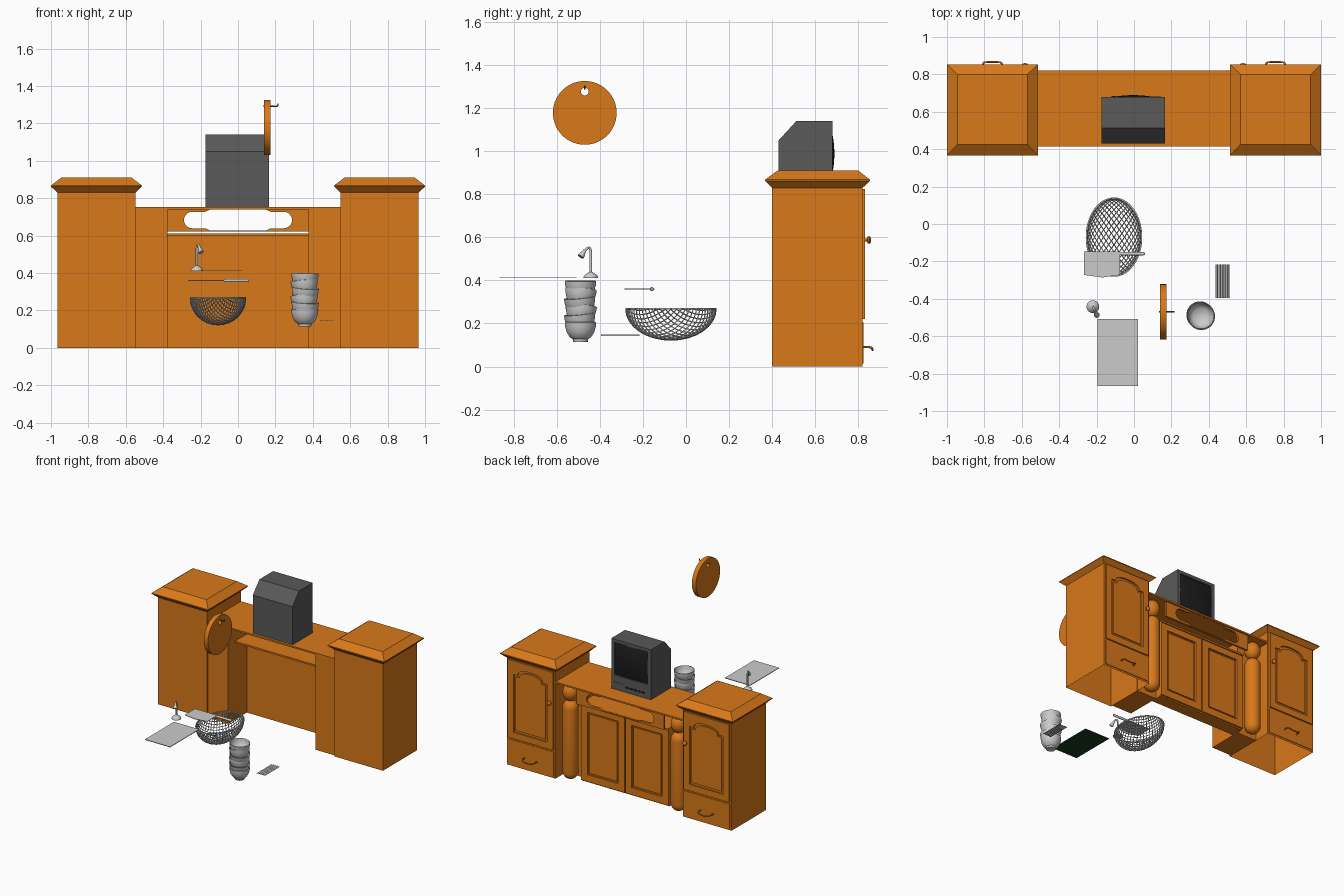
import bpy, bmesh, math
from math import pi, sin, cos
from mathutils import Vector, Matrix

if "Cube" in bpy.data.objects:
    bpy.data.objects.remove(bpy.data.objects["Cube"])

def mat(name, c):
    m = bpy.data.materials.new(name)
    m.diffuse_color = (*c, 1)
    m.use_nodes = True
    m.node_tree.nodes["Principled BSDF"].inputs["Base Color"].default_value = m.diffuse_color
    return m

WOOD = mat("wood", (0.69, 0.19, 0.01))
DARK = mat("dark_plastic", (0.1, 0.1, 0.1))
BLACK = mat("screen_black", (0.012, 0.012, 0.012))
GREEN = mat("dark_green", (0.01, 0.04, 0.015))
XZ = (pi / 2, 0, 0)
YZ = (pi / 2, 0, pi / 2)

def finish(ob, m=None, smooth=None):
    if m:
        ob.data.materials.append(m)
    bpy.ops.object.select_all(action='DESELECT')
    ob.select_set(True)
    bpy.context.view_layer.objects.active = ob
    if ob.type == 'CURVE':
        bpy.ops.object.convert(target='MESH')
        ob = bpy.context.object
    if smooth:
        bpy.ops.object.shade_smooth_by_angle(angle=math.radians(smooth))
    return ob

def from_bm(name, bm, m=None, smooth=None):
    bmesh.ops.recalc_face_normals(bm, faces=bm.faces)
    me = bpy.data.meshes.new(name)
    bm.to_mesh(me)
    bm.free()
    ob = bpy.data.objects.new(name, me)
    bpy.context.collection.objects.link(ob)
    return finish(ob, m, smooth)

def box(name, x, y, z, m=None):
    bm = bmesh.new()
    bmesh.ops.create_cube(bm, size=1)
    for v in bm.verts:
        for i, r in enumerate((x, y, z)):
            v.co[i] = r[0] if v.co[i] < 0 else r[1]
    return from_bm(name, bm, m)

def loft(name, rings, m=None, smooth=None, caps=(False, True)):
    bm = bmesh.new()
    vs = [[bm.verts.new(p) for p in r] for r in rings]
    n = len(vs[0])
    for a, b in zip(vs, vs[1:]):
        for j in range(n):
            k = (j + 1) % n
            bm.faces.new((a[j], a[k], b[k], b[j]))
    if caps[0]:
        bm.faces.new(vs[0])
    if caps[1]:
        bm.faces.new(vs[-1])
    return from_bm(name, bm, m, smooth)

def lathe(name, prof, M, m=None, n=28):
    rings = [[M @ Vector((r * cos(2 * pi * j / n), r * sin(2 * pi * j / n), z))
              for j in range(n)] for r, z in prof]
    return loft(name, rings, m, 40, (True, True))

def plate(name, loops, thick, loc, rot, m=None, smooth=30):
    """Flat plate from 2D outlines; later loops become holes."""
    cu = bpy.data.curves.new(name, 'CURVE')
    cu.dimensions, cu.fill_mode, cu.extrude = '2D', 'BOTH', thick / 2
    for pts in loops:
        sp = cu.splines.new('POLY')
        sp.points.add(len(pts) - 1)
        for p, q in zip(sp.points, pts):
            p.co = (q[0], q[1], 0, 1)
        sp.use_cyclic_u = True
    ob = bpy.data.objects.new(name, cu)
    bpy.context.collection.objects.link(ob)
    ob.location, ob.rotation_euler = loc, rot
    return finish(ob, m, smooth)

def tube(name, pts, r, m=None):
    cu = bpy.data.curves.new(name, 'CURVE')
    cu.dimensions, cu.bevel_depth, cu.bevel_resolution = '3D', r, 3
    cu.use_fill_caps = True
    sp = cu.splines.new('NURBS')
    sp.points.add(len(pts) - 1)
    for p, q in zip(sp.points, pts):
        p.co = (*q, 1)
    sp.use_endpoint_u, sp.order_u, sp.resolution_u = True, 3, 6
    ob = bpy.data.objects.new(name, cu)
    bpy.context.collection.objects.link(ob)
    return finish(ob, m, 40)

def rect(x0, x1, y0, y1):
    return [(x0, y0), (x1, y0), (x1, y1), (x0, y1)]

def circle(x, y, r, n=40):
    return [(x + r * cos(2 * pi * i / n), y + r * sin(2 * pi * i / n)) for i in range(n)]

def arched(cx, hw, z0, z1, rise):
    top = [(cx + hw * cos(pi * i / 16) * 0.75, z1 + rise * sin(pi * i / 16) ** 0.8) for i in range(17)]
    return [(cx - hw, z0), (cx + hw, z0), (cx + hw, z1)] + top + [(cx - hw, z1)]

# Side towers with cornice, door, drawer and hardware (doors face +y)
for s, side in ((-1, "left"), (1, "right")):
    cx = s * 0.757
    ring = lambda hx, y0, y1, z: [(cx + a, b, z) for a, b in rect(-hx, hx, y0, y1)]
    loft(side + "_tower", [ring(0.209, 0.40, 0.82, 0), ring(0.209, 0.40, 0.82, 0.83),
                           ring(0.243, 0.367, 0.854, 0.862), ring(0.243, 0.367, 0.854, 0.868),
                           ring(0.188, 0.425, 0.80, 0.91)], WOOD)
    plate(side + "_door_frame", [rect(cx - 0.195, cx + 0.195, 0.22, 0.825), arched(cx, 0.145, 0.27, 0.72, 0.05)],
          0.012, (0, 0.826, 0), XZ, WOOD)
    plate(side + "_door_panel", [arched(cx, 0.128, 0.287, 0.705, 0.048)], 0.01, (0, 0.823, 0), XZ, WOOD)
    box(side + "_drawer_front", (cx - 0.195, cx + 0.195), (0.815, 0.824), (0.015, 0.205), WOOD)
    tube(side + "_drawer_handle", [(cx - 0.055, 0.82, 0.09), (cx - 0.055, 0.862, 0.092), (cx - 0.03, 0.866, 0.078),
         (cx + 0.03, 0.866, 0.078), (cx + 0.055, 0.862, 0.092), (cx + 0.055, 0.82, 0.09)], 0.005, WOOD)
    knob = Matrix.Translation((s * 0.583, 0.83, 0.588)) @ Matrix.Rotation(-pi / 2, 4, 'X')
    lathe(side + "_door_knob", [(0.007, 0), (0.007, 0.01), (0.016, 0.014), (0.018, 0.021), (0.012, 0.028), (0.003, 0.03)],
          knob, WOOD, 16)

    # Centre section: side block, column with ball, door
    box(side + "_inner_block", sorted((s * 0.376, s * 0.55)), (0.415, 0.69), (0, 0.742), WOOD)
    arc = [(0.057 * sin(t * pi / 12) + 0.0005, 0.057 * (1 - cos(t * pi / 12))) for t in range(7)]
    col = Matrix.Translation((s * 0.465, 0.752, 0))
    lathe(side + "_column", arc + [(r, 0.61 - z) for r, z in reversed(arc)], col, WOOD)
    lathe(side + "_column_ball", [(0.057 * sin(pi * t / 12) + 0.0005, 0.672 - 0.068 * cos(pi * t / 12)) for t in range(13)],
          col, WOOD)
    x0, x1 = sorted((s * 0.004, s * 0.376))
    plate(side + "_centre_door_frame", [rect(x0, x1, 0.01, 0.605), rect(x0 + 0.055, x1 - 0.055, 0.065, 0.55)],
          0.016, (0, 0.743, 0), XZ, WOOD)
    box(side + "_centre_door_panel", (x0 + 0.067, x1 - 0.067), (0.73, 0.746), (0.077, 0.538), WOOD)

# Counter top, recessed body, shelf and pierced fascia
box("counter_top", (-0.55, 0.55), (0.415, 0.82), (0.74, 0.752), WOOD)
box("centre_body", (-0.376, 0.376), (0.645, 0.737), (0, 0.605), WOOD)
box("niche_shelf", (-0.376, 0.376), (0.50, 0.76), (0.597, 0.61), WOOD)
def end(s):
    return [(s * (0.245 + 0.044 * sin(pi * i / 10)), 0.683 - s * 0.044 * cos(pi * i / 10) * s) for i in range(11)]
right = [(0.15, 0.625), (0.175, 0.639)] + end(1) + [(0.175, 0.727), (0.15, 0.739)]
right[0] = (0.15, 0.628)
plate("pierced_fascia", [rect(-0.376, 0.376, 0.622, 0.745), right + [(-x, z) for x, z in reversed(right)]],
      0.016, (0, 0.80, 0), XZ, WOOD)

# Television facing +y
plate("television_shell", [[(0.43, 0.84), (0.43, 1.05), (0.512, 1.14), (0.655, 1.14), (0.655, 0.84)]],
      0.34, (-0.004, 0, 0), YZ, DARK)
box("television_base", (-0.174, 0.166), (0.434, 0.68), (0.752, 0.84), DARK)
plate("television_bezel", [rect(-0.174, 0.166, 0.84, 1.14), rect(-0.147, 0.139, 0.862, 1.115)],
      0.025, (0, 0.6675, 0), XZ, DARK)
bm = bmesh.new()
bmesh.ops.create_grid(bm, x_segments=14, y_segments=14, size=1)
for v in bm.verts:
    a, b = v.co.x, v.co.y
    v.co = (-0.004 + 0.143 * a, 0.66 + 0.029 * (1 - a * a * 0.6) * (1 - b * b * 0.6), 0.9885 + 0.1265 * b)
from_bm("television_screen", bm, BLACK, 40)
for i in range(5):
    x = -0.12 + i * 0.035
    box("television_button", (x, x + 0.022), (0.675, 0.685), (0.785, 0.797), BLACK)
box("television_control_flap", (0.065, 0.145), (0.675, 0.683), (0.775, 0.81), DARK)

# Round chopping board hanging on a hook
plate("round_board", [circle(-0.47, 1.178, 0.148, 56), circle(-0.47, 1.277, 0.018, 20)], 0.035, (0.157, 0, 0), YZ, WOOD)
tube("board_hook", [(0.135, -0.47, 1.293), (0.18, -0.47, 1.293), (0.214, -0.47, 1.288), (0.214, -0.47, 1.305)], 0.004, DARK)

# Lattice basket: diagonal grid wrapped onto half an ellipsoid
bm = bmesh.new()
bmesh.ops.create_grid(bm, x_segments=34, y_segments=34, size=1.5)
bmesh.ops.rotate(bm, verts=bm.verts, cent=(0, 0, 0), matrix=Matrix.Rotation(pi / 4, 3, 'Z'))
bmesh.ops.delete(bm, geom=[f for f in bm.faces if all(v.co.length > 0.99 for v in f.verts)], context='FACES')
for v in bm.verts:
    r = min(v.co.length, 1)
    a = math.atan2(v.co.y, v.co.x)
    t = r * pi / 2
    v.co = (-0.107 + 0.147 * sin(t) * cos(a), -0.07 + 0.208 * sin(t) * sin(a), 0.267 - 0.143 * cos(t))
bmesh.ops.remove_doubles(bm, verts=bm.verts, dist=0.0005)
basket = from_bm("lattice_basket", bm, None)
w = basket.modifiers.new("wire", 'WIREFRAME')
w.thickness, w.use_even_offset, w.use_boundary = 0.008, False, True

def rim_ring(d, z):
    return [(-0.107 + (0.147 + d) * cos(2 * pi * i / 56), -0.07 + (0.208 + d) * sin(2 * pi * i / 56), z) for i in range(56)]
loft("basket_rim", [rim_ring(*p) for p in ((-0.004, 0.264), (0.003, 0.264), (0.003, 0.271), (-0.004, 0.271), (-0.004, 0.264))],
     None, 40, (False, False))

# Stack of tilted bowls
bowl = [(0.034, 0), (0.036, 0.012), (0.05, 0.022), (0.064, 0.045), (0.071, 0.07), (0.073, 0.09), (0.070, 0.091),
        (0.067, 0.07), (0.058, 0.044), (0.04, 0.027), (0.001, 0.024)]
tilts = [(0, 0), (0.1, 0.06), (-0.09, -0.1), (0.1, 0.08), (-0.06, -0.09), (0.0, 0.03)]
for i, (a, b) in enumerate(tilts):
    M = (Matrix.Translation((0.357, -0.49, 0.16 + i * 0.0385)) @ Matrix.Rotation(a, 4, 'X')
         @ Matrix.Rotation(b, 4, 'Y') @ Matrix.Translation((0, 0, -0.045)))
    lathe("bowl", bowl, M, None, 36)

# Cleaver lying flat
plate("cleaver_blade", [[(-0.267, -0.147), (-0.267, -0.272), (-0.17, -0.286), (-0.075, -0.272), (-0.075, -0.147)]],
      0.004, (0, 0, 0.36), (0, 0, 0))
lathe("cleaver_handle", [(0.007, 0), (0.009, 0.01), (0.009, 0.125), (0.006, 0.133)],
      Matrix.Translation((-0.075, -0.159, 0.36)) @ Matrix.Rotation(pi / 2, 4, 'Y'), None, 14)

# Tap
lathe("tap_base", [(0.034, 0.411), (0.034, 0.415), (0.028, 0.426), (0.014, 0.435), (0.007, 0.44)],
      Matrix.Translation((-0.22, -0.442, 0)))
tube("tap_neck", [(-0.22, -0.442, 0.43), (-0.22, -0.442, 0.50), (-0.22, -0.442, 0.55), (-0.212, -0.46, 0.552),
                  (-0.205, -0.472, 0.535)], 0.006)
aim = Vector((0.012, -0.022, -0.034)).to_track_quat('Z', 'Y').to_matrix().to_4x4()
lathe("tap_spout", [(0.007, 0), (0.009, 0.012), (0.015, 0.034), (0.015, 0.04)],
      Matrix.Translation((-0.209, -0.468, 0.542)) @ aim, None, 20)

# Flat cutting sheet with dark green underside
box("cutting_sheet", (-0.195, 0.022), (-0.865, -0.508), (0.414, 0.417))
box("cutting_sheet_underside", (-0.195, 0.022), (-0.865, -0.508), (0.4125, 0.414), GREEN)

# Slatted trivet
for i in range(5):
    x = 0.437 + i * 0.015
    plate("trivet_slat", [[(x, 0.143), (x + 0.013, 0.143), (x + 0.0065, 0.149)]], 0.178, (0, -0.306, 0), XZ)
